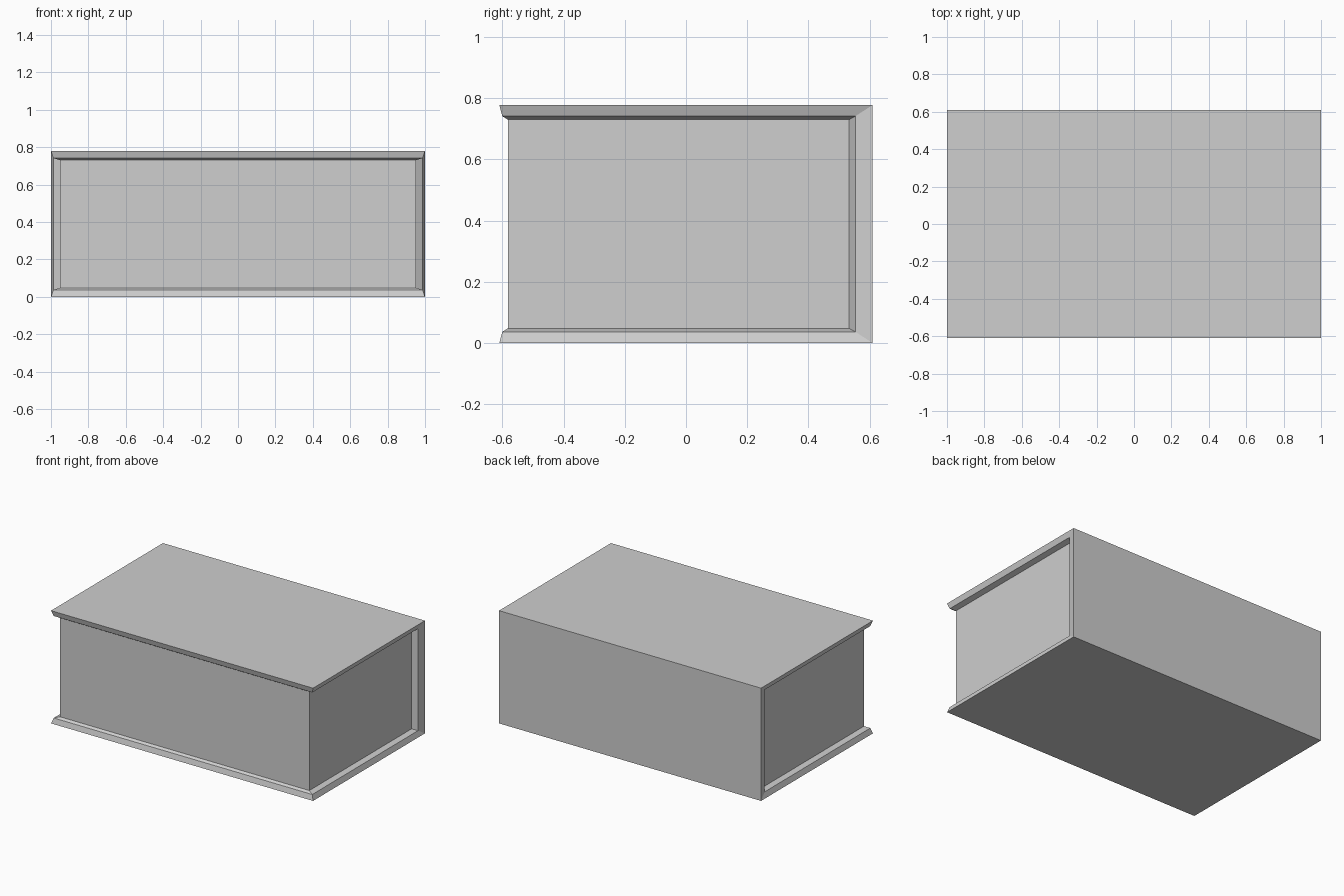
import bpy

cube = bpy.data.objects.get("Cube")
if cube:
    bpy.data.objects.remove(cube, do_unlink=True)

# One plain grey material
GREY = (0.62, 0.62, 0.62, 1)
grey = bpy.data.materials.new("light grey")
grey.use_nodes = True
grey.diffuse_color = GREY
grey.node_tree.nodes["Principled BSDF"].inputs["Base Color"].default_value = GREY

HEIGHT = 0.778
# Outer face, rim and page line: half width, front y, back y, inset in z
STEPS = [(1.0, -0.61, 0.61, 0.0),
         (0.987, -0.60, 0.553, 0.037),
         (0.952, -0.582, 0.533, 0.048)]


def add_part(name, verts, faces):
    mesh = bpy.data.meshes.new(name)
    mesh.from_pydata(verts, [], faces)
    mesh.materials.append(grey)
    obj = bpy.data.objects.new(name, mesh)
    bpy.context.collection.objects.link(obj)
    return obj


def stepped_board(name, rings, open_side, flip=False):
    """Outer panel with rims stepping inward; the mitred side stays open."""
    verts = [v for ring in rings for v in ring]
    faces = [(0, 1, 2, 3)]
    for r in range(len(rings) - 1):
        for i in range(4):
            if i not in open_side:
                j = (i + 1) % 4
                a, b = r * 4, r * 4 + 4
                faces.append((a + j, a + i, b + i, b + j))
    if flip:
        faces = [f[::-1] for f in faces]
    add_part(name, verts, faces)


def cover_ring(step, top):
    w, front, back, inset = step
    z = HEIGHT - inset if top else inset
    return [(-w, front, z), (w, front, z), (w, back, z), (-w, back, z)]


def spine_ring(step):
    w, _, back, inset = step
    top = HEIGHT - inset
    return [(-w, back, inset), (-w, back, top), (w, back, top), (w, back, inset)]


# Covers, open where they mitre into the spine
stepped_board("top_cover", [cover_ring(s, True) for s in STEPS], {2})
stepped_board("bottom_cover", [cover_ring(s, False) for s in STEPS], {2}, flip=True)

# Spine, open along both cover joints
stepped_board("spine", [spine_ring(s) for s in STEPS], {1, 3})

# Page block: front and both ends, closed by the covers and spine
w, front, back, inset = STEPS[-1]
low, high = inset, HEIGHT - inset
outline = [(-w, back), (-w, front), (w, front), (w, back)]
verts = [(x, y, z) for z in (low, high) for x, y in outline]
add_part("page_block", verts, [(i, i + 1, i + 5, i + 4) for i in range(3)])
